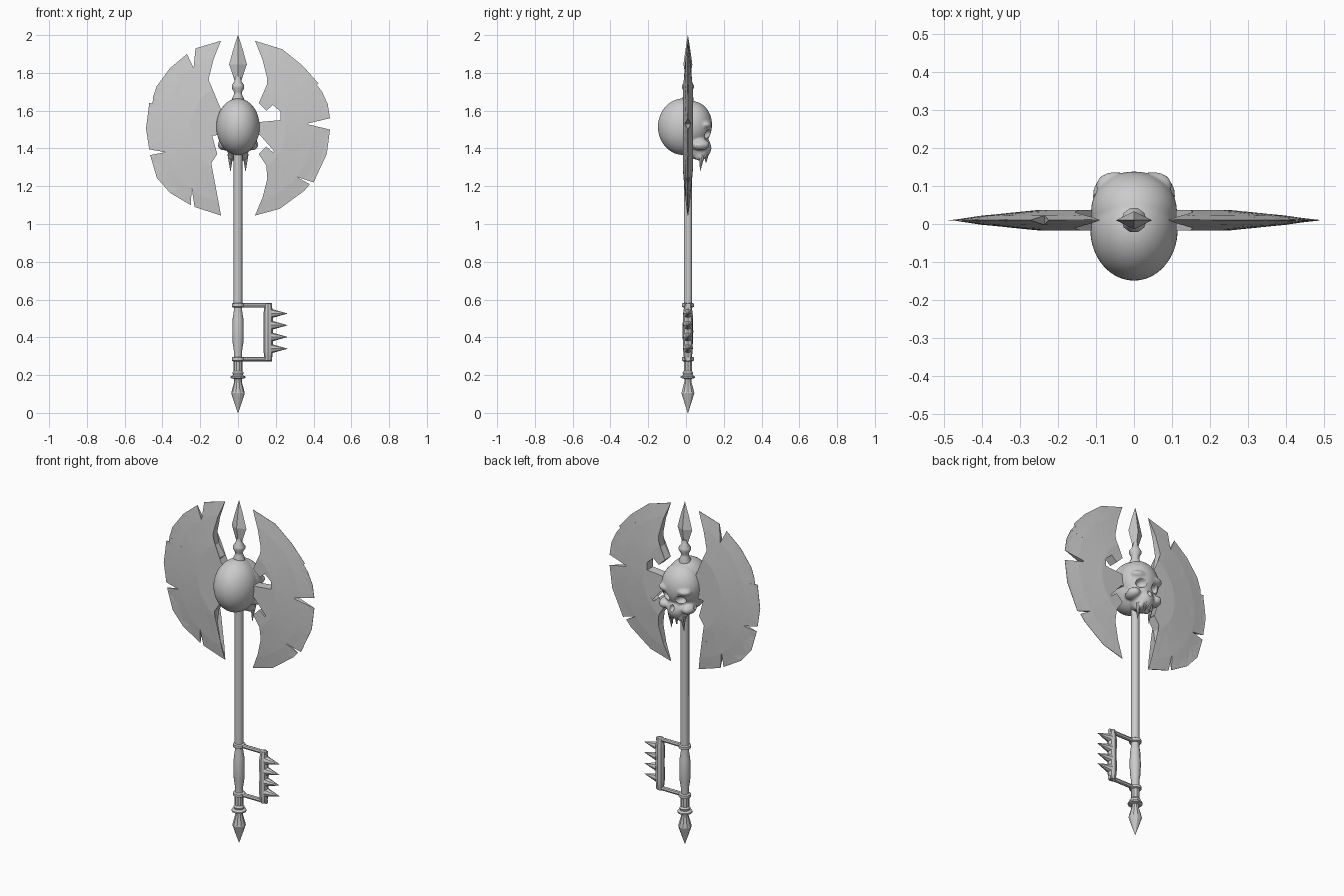
import bpy, bmesh, math
from mathutils import Vector, Matrix

if "Cube" in bpy.data.objects:
    bpy.data.objects.remove(bpy.data.objects["Cube"])

AXIS_Y = 0.01    # depth of the shaft centreline
HUB_Z = 1.505    # height of the blade centre

steel = bpy.data.materials.new("grey_steel")
steel.use_nodes = True
steel.diffuse_color = (0.6, 0.6, 0.6, 1)
steel.node_tree.nodes["Principled BSDF"].inputs["Base Color"].default_value = (0.6, 0.6, 0.6, 1)


def finish(name, bm, smooth=None):
    bmesh.ops.recalc_face_normals(bm, faces=bm.faces)
    mesh = bpy.data.meshes.new(name)
    bm.to_mesh(mesh)
    bm.free()
    mesh.materials.append(steel)
    obj = bpy.data.objects.new(name, mesh)
    bpy.context.collection.objects.link(obj)
    if smooth:
        shade(obj, smooth)
    return obj


def shade(obj, angle):
    bpy.ops.object.select_all(action='DESELECT')
    obj.select_set(True)
    bpy.context.view_layer.objects.active = obj
    bpy.ops.object.shade_smooth_by_angle(angle=math.radians(angle))


def lathe(name, profile, sides=10, flat=1.0, smooth=40):
    """Turn (radius, height) pairs about the shaft axis."""
    bm = bmesh.new()
    rings = []
    for r, z in profile:
        rings.append([bm.verts.new((r * math.cos(a), AXIS_Y + flat * r * math.sin(a), z))
                      for a in (math.tau * i / sides for i in range(sides))])
    for low, high in zip(rings, rings[1:]):
        for i in range(sides):
            j = (i + 1) % sides
            bm.faces.new((low[i], low[j], high[j], high[i]))
    bm.faces.new(rings[0])
    bm.faces.new(rings[-1])
    bmesh.ops.remove_doubles(bm, verts=bm.verts, dist=0.0005)
    return finish(name, bm, smooth)


def rod(name, start, end, r1, r2, sides=8):
    start, end = Vector(start), Vector(end)
    way = end - start
    bm = bmesh.new()
    turn = way.to_track_quat('Z', 'Y').to_matrix().to_4x4()
    bmesh.ops.create_cone(bm, cap_ends=True, segments=sides, radius1=r1, radius2=r2,
                          depth=way.length,
                          matrix=Matrix.Translation((start + end) / 2) @ turn)
    return finish(name, bm, 40)


def ellipsoids(name, parts):
    bm = bmesh.new()
    for centre, size in parts:
        bmesh.ops.create_icosphere(bm, subdivisions=4, radius=1,
                                   matrix=Matrix.Translation(centre) @ Matrix.Diagonal((*size, 1)))
    return finish(name, bm)


# Axe blades: flat outline, cut into bands, thinned toward the rim
def half_thickness(r):
    if r < 0.25:
        return 0.027
    if r < 0.4:
        return 0.027 - (r - 0.25) * 0.1
    return max(0.0008, 0.012 - (r - 0.4) * 0.15)


def blade(name, side, rim):
    hook = [(0.13, .365), (0.155, .265), (0.15, .195), (0.11, .135), (0.15, .095),
            (0.185, .125), (0.225, .09), (0.225, .045), (0.06, .03)]
    outline = rim + [(x, -z) for x, z in hook] + [(x, z) for x, z in reversed(hook)]
    bm = bmesh.new()
    bm.faces.new([bm.verts.new((side * x, 0, z)) for x, z in outline])
    bmesh.ops.triangulate(bm, faces=bm.faces)
    for k in range(-4, 5):
        a = k * math.pi / 10
        out = Vector((side * math.cos(a), 0, math.sin(a)))
        for dist in (0.25, 0.4):
            bmesh.ops.bisect_plane(bm, geom=bm.verts[:] + bm.edges[:] + bm.faces[:],
                                   plane_co=out * dist, plane_no=out)
    bmesh.ops.triangulate(bm, faces=bm.faces)
    front = bm.verts[:]
    made = bmesh.ops.extrude_face_region(bm, geom=bm.faces[:], use_keep_orig=True)["geom"]
    back = [v for v in made if isinstance(v, bmesh.types.BMVert)]
    for group, sign in ((front, -1), (back, 1)):
        for v in group:
            t = half_thickness(math.hypot(v.co.x, v.co.z))
            v.co.y = AXIS_Y + sign * t
            v.co.z += HUB_Z
    finish(name, bm)


blade("left_blade", 1, [
    (.09, .465), (.235, .42), (.34, .335), (.30, .26), (.35, .325), (.425, .24),
    (.37, .17), (.445, .195), (.475, .13), (.487, .055), (.36, .025), (.487, -.005),
    (.47, -.135), (.40, -.285), (.31, -.255), (.38, -.295), (.35, -.33), (.22, -.425), (.09, -.46)])
blade("right_blade", -1, [
    (.09, .465), (.225, .425), (.235, .32), (.27, .395), (.36, .32), (.43, .225), (.45, .165),
    (.35, .125), (.47, .135), (.487, 0), (.47, -.11), (.385, -.125), (.465, -.14), (.43, -.26),
    (.36, -.34), (.25, -.405), (.245, -.315), (.23, -.415), (.09, -.46)])

# Skull: fused rounded masses with carved sockets, face toward the back
skull_parts = [((0, -.015, 1.515), (.115, .134, .15)), ((0, .035, 1.525), (.113, .103, .125)),
               ((0, .065, 1.405), (.06, .07, .065))]
cutter_parts = [((0, .15, 1.425), (.016, .035, .025))]
for s in (-1, 1):
    skull_parts += [((s * .072, .075, 1.42), (.036, .05, .03)),
                    ((s * .05, .102, 1.525), (.05, .035, .022)),
                    ((s * .03, .075, 1.365), (.022, .035, .03))]
    cutter_parts += [((s * .05, .14, 1.475), (.033, .055, .028)),
                     ((s * .115, .05, 1.44), (.022, .035, .03))]
skull = ellipsoids("skull", skull_parts)
cutter = ellipsoids("socket_cutter", cutter_parts)
cutter.hide_render = True
mod = skull.modifiers.new("fuse", 'REMESH')
mod.mode, mod.voxel_size = 'VOXEL', 0.007
mod = skull.modifiers.new("carve", 'BOOLEAN')
mod.operation, mod.object = 'DIFFERENCE', cutter
mod = skull.modifiers.new("soften", 'SMOOTH')
mod.factor, mod.iterations = 0.5, 4
bpy.context.view_layer.objects.active = skull
for mod in list(skull.modifiers):
    bpy.ops.object.modifier_apply(modifier=mod.name)
bpy.data.objects.remove(cutter)
shade(skull, 60)

# Teeth
for s, label in ((1, "left"), (-1, "right")):
    rod(label + "_fang", (s * .04, .085, 1.37), (s * .04, .075, 1.28), .016, .001)
    rod(label + "_front_tooth", (s * .016, .112, 1.38), (s * .014, .105, 1.325), .012, .003)

# Shaft, grip and pommel
lathe("shaft", [(.023, .56), (.023, 1.42)])
lathe("grip", [(.022, .28), (.022, .33), (.028, .37), (.03, .43), (.028, .5), (.022, .54), (.022, .58)])
lathe("pommel", [(.001, 0), (.02, .055), (.036, .105), (.02, .165), (.02, .18), (.04, .185),
                 (.04, .193), (.026, .2), (.03, .212), (.023, .222), (.023, .29)], smooth=30)
for z, label in ((.285, "lower"), (.57, "upper")):
    lathe(label + "_collar", [(.026, z - .012), (.033, z - .008), (.033, z + .008), (.026, z + .012)])
    rod(label + "_guard_arm", (0, AXIS_Y, z), (.18, AXIS_Y, z), .012, .012)

# Knuckle bar with spikes
bar = lathe("knuckle_bar", [(.018, .277), (.022, .3), (.026, .34), (.024, .43), (.026, .52),
                            (.022, .55), (.018, .578)], sides=8)
bar.location.x = .16
for i in range(4):
    z = .34 + i * .062
    rod("knuckle_spike_%d" % (i + 1), (.175, AXIS_Y, z), (.262, AXIS_Y, z), .025, .0005)

# Top finial and spear point
lathe("finial", [(.032, 1.63), (.032, 1.665), (.022, 1.685), (.022, 1.7), (.033, 1.72),
                 (.033, 1.735), (.018, 1.755), (.016, 1.78)])
lathe("spear_point", [(.018, 1.76), (.047, 1.845), (.025, 1.925), (.0008, 2.0)],
      sides=4, flat=0.5, smooth=None)
